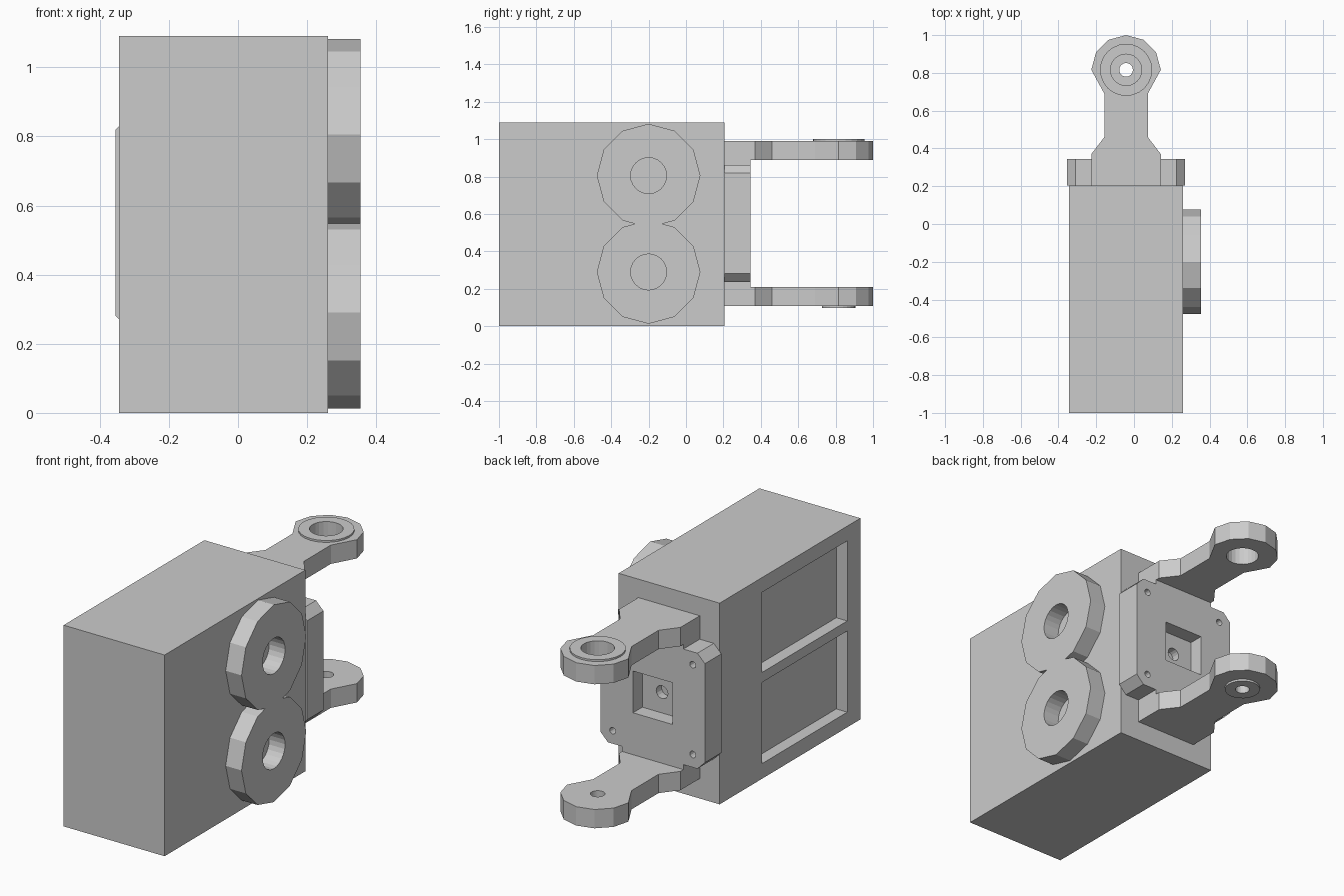
import bpy, bmesh
from math import cos, sin, pi
from mathutils import Vector

if "Cube" in bpy.data.objects:
    bpy.data.objects.remove(bpy.data.objects["Cube"])

CX, CZ = -0.042, 0.55      # bracket centre line


def prism(name, pts, axis, lo, hi):
    """Extrude a 2D outline along an axis from lo to hi."""
    place = {'X': lambda p, d: (d, p[0], p[1]),
             'Y': lambda p, d: (p[0], d, p[1]),
             'Z': lambda p, d: (p[0], p[1], d)}[axis]
    bm = bmesh.new()
    face = bm.faces.new([bm.verts.new(place(p, lo)) for p in pts])
    ext = bmesh.ops.extrude_face_region(bm, geom=[face])
    move = Vector(place((0, 0), hi - lo))
    bmesh.ops.translate(bm, vec=move, verts=[g for g in ext['geom'] if isinstance(g, bmesh.types.BMVert)])
    bmesh.ops.recalc_face_normals(bm, faces=bm.faces)
    me = bpy.data.meshes.new(name)
    bm.to_mesh(me)
    bm.free()
    ob = bpy.data.objects.new(name, me)
    bpy.context.collection.objects.link(ob)
    return ob


def ngon(u, v, r, n):
    return [(u + r * cos(2 * pi * i / n), v + r * sin(2 * pi * i / n)) for i in range(n)]


def rect(u0, u1, v0, v1):
    return [(u0, v0), (u1, v0), (u1, v1), (u0, v1)]


def combine(ob, tool, op):
    """Apply a boolean and discard the tool object."""
    mod = ob.modifiers.new(op, 'BOOLEAN')
    mod.operation, mod.solver, mod.object = op, 'EXACT', tool
    bpy.context.view_layer.objects.active = ob
    bpy.ops.object.modifier_apply(modifier=mod.name)
    bpy.data.objects.remove(tool)


def cut(ob, pts, axis, lo, hi):
    combine(ob, prism("cutter", pts, axis, lo, hi), 'DIFFERENCE')


def join(ob, pts, axis, lo, hi):
    combine(ob, prism("piece", pts, axis, lo, hi), 'UNION')


# Main box with two shallow pockets on the left
body = prism("body", rect(-1, 0.205, 0, 1.09), 'X', -0.345, 0.26)
for z0, z1 in ((0.082, 0.522), (0.576, 1.01)):
    cut(body, rect(-0.888, -0.157, z0, z1), 'X', -0.5, -0.279)

# Pair of fused twelve-sided pads with round holes on the right
pads = prism("side_pads", ngon(-0.2, 0.29, 0.277, 12), 'X', 0.26, 0.355)
join(pads, ngon(-0.2, 0.805, 0.277, 12), 'X', 0.26, 0.355)
for z in (0.29, 0.805):
    cut(pads, ngon(-0.2, z, 0.096, 24), 'X', 0.2, 0.4)

# Bracket plate with chamfered corners
H, C = 0.313, 0.045
outline = []
for sx, sz in ((1, 1), (-1, 1), (-1, -1), (1, -1)):
    pair = [(CX + sx * H, CZ + sz * (H - C)), (CX + sx * (H - C), CZ + sz * H)]
    outline += pair if sx * sz > 0 else pair[::-1]
bracket = prism("bracket", outline, 'Y', 0.205, 0.345)
join(bracket, rect(CX - 0.184, CX + 0.184, 0.15, 0.95), 'Y', 0.205, 0.345)

# Fork arms: tapered neck ending in a twelve-sided eye
half = [(0.184, 0.205), (0.184, 0.37), (0.115, 0.46), (0.115, 0.69)]
half += [(0.184 * cos(i * pi / 6), 0.816 + 0.184 * sin(i * pi / 6)) for i in range(3)]
arm = [(CX + x, y) for x, y in half] + [(CX, 1.0)] + [(CX - x, y) for x, y in reversed(half)]
for lo, hi in ((0.108, 0.21), (0.888, 0.99)):
    join(bracket, arm, 'Z', lo, hi)

# Raised rims and pin holes of the eyes
join(bracket, ngon(CX, 0.816, 0.138, 24), 'Z', 0.95, 1.0)
join(bracket, ngon(CX, 0.816, 0.09, 24), 'Z', 0.097, 0.15)
cut(bracket, ngon(CX, 0.816, 0.083, 24), 'Z', 0.8, 1.1)
cut(bracket, ngon(CX, 0.816, 0.036, 24), 'Z', 0.0, 0.3)

# Square recess, centre hole and corner screw holes of the plate
cut(bracket, rect(CX - 0.118, CX + 0.118, CZ - 0.113, CZ + 0.113), 'Y', 0.265, 0.5)
cut(bracket, ngon(CX, CZ, 0.035, 16), 'Y', 0.22, 0.4)
for sx in (-1, 1):
    for sz in (-1, 1):
        cut(bracket, ngon(CX + sx * 0.24, CZ + sz * 0.243, 0.018, 12), 'Y', 0.22, 0.4)
